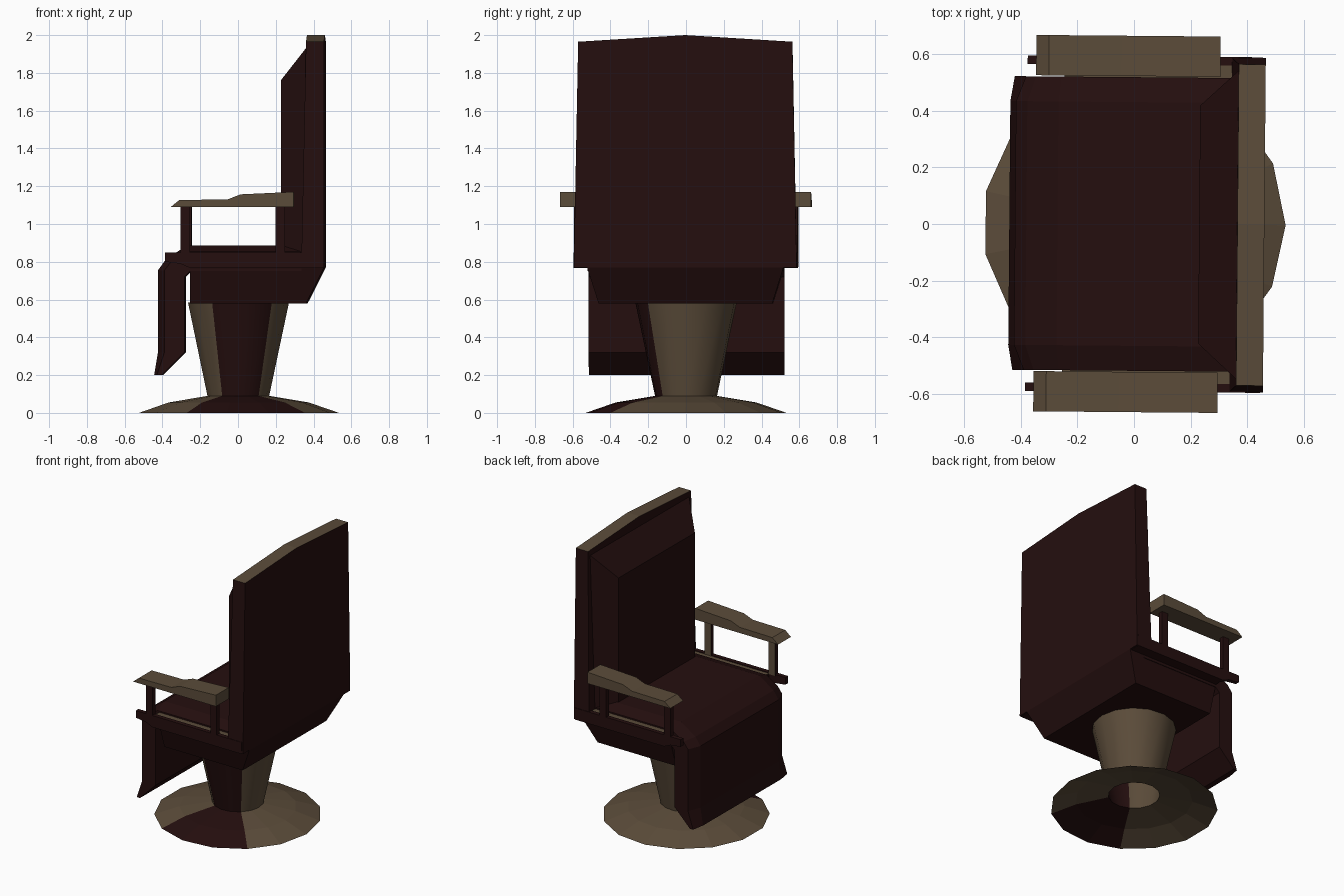
import bpy, bmesh, math
from mathutils import Matrix

if "Cube" in bpy.data.objects:
    bpy.data.objects.remove(bpy.data.objects["Cube"])


def material(name, rgb):
    m = bpy.data.materials.new(name)
    m.diffuse_color = (*rgb, 1)
    m.use_nodes = True
    m.node_tree.nodes["Principled BSDF"].inputs["Base Color"].default_value = m.diffuse_color
    return m


MAROON = material("dark maroon leather", (0.018, 0.0045, 0.0045))
TAN = material("tan brass", (0.105, 0.072, 0.042))
TURN = Matrix.Rotation(math.radians(-0.5), 4, 'Z')   # whole chair is turned very slightly


def finish(name, bm, rule, recalc=True):
    """rule(face) -> 0 maroon, 1 tan"""
    if recalc:
        bmesh.ops.recalc_face_normals(bm, faces=bm.faces)
    bm.normal_update()
    for f in bm.faces:
        f.material_index = rule(f)
    bmesh.ops.transform(bm, matrix=TURN, verts=bm.verts)
    me = bpy.data.meshes.new(name)
    bm.to_mesh(me)
    bm.free()
    me.materials.append(MAROON)
    me.materials.append(TAN)
    ob = bpy.data.objects.new(name, me)
    bpy.context.collection.objects.link(ob)
    return ob


def loft(name, sections, rule=lambda f: 0, caps=True, recalc=True):
    """Skin between closed sections that have equal point counts."""
    bm = bmesh.new()
    rings = [[bm.verts.new(p) for p in s] for s in sections]
    n = len(rings[0])
    for a, b in zip(rings, rings[1:]):
        for i in range(n):
            j = (i + 1) % n
            bm.faces.new((a[i], a[j], b[j], b[i]))
    if caps:
        bm.faces.new(rings[0])
        bm.faces.new(rings[-1])
    return finish(name, bm, rule, recalc)


def at_y(profile, y):
    return [(x, y, z) for x, z in profile]


def rect_z(x0, x1, y0, y1, z):
    return [(x0, y0, z), (x1, y0, z), (x1, y1, z), (x0, y1, z)]


def rect_x(x, hy, z0, z1):
    return [(x, -hy, z0), (x, hy, z0), (x, hy, z1), (x, -hy, z1)]


# pedestal: 15-sided, open below, with one maroon sector of three sides
def circle(r, z):
    return [(r * math.cos(i * math.tau / 15), r * math.sin(i * math.tau / 15), z) for i in range(15)]


def sector(f):
    c = f.calc_center_median()
    return 0 if 240 < math.degrees(math.atan2(c.y, c.x)) % 360 < 312 else 1


loft("base_disc", [circle(0.535, 0), circle(0.375, 0.055), circle(0.165, 0.09)],
     sector, caps=False, recalc=False)
column = loft("column", [circle(0.165, 0.09), circle(0.27, 0.585)], sector, caps=False, recalc=False)
column.data.polygons.foreach_set("use_smooth", [True] * len(column.data.polygons))

# seat underside and frame
loft("seat_underside", [rect_z(-0.25, 0.365, -0.46, 0.46, 0.58),
                        rect_z(-0.25, 0.46, -0.52, 0.52, 0.77)])
loft("seat_frame", [rect_z(-0.25, 0.45, -0.57, 0.57, 0.768),
                    rect_z(-0.25, 0.45, -0.57, 0.57, 0.845)],
     lambda f: int(f.normal.z > 0.5))

# seat cushion running down into the leg rest, with lowered side borders
middle = [(0.34, 0.885), (-0.27, 0.885), (-0.38, 0.81), (-0.42, 0.755), (-0.42, 0.32), (-0.44, 0.2),
          (-0.40, 0.2), (-0.28, 0.32), (-0.28, 0.72), (-0.25, 0.75), (0.34, 0.75)]
border = [(0.34, 0.855), (-0.26, 0.855), (-0.35, 0.80), (-0.385, 0.755), (-0.385, 0.32), (-0.425, 0.2)] + middle[6:]
loft("seat_and_leg_rest", [at_y(border, -0.518), at_y(middle, -0.43),
                           at_y(middle, 0.43), at_y(border, 0.518)])

# backrest shell with tan top edge
outline = [(-0.59, 0.77), (0.59, 0.77), (0.567, 1.965), (0, 2.0), (-0.567, 1.965)]
loft("backrest_shell", [[(0.34 if z < 1 else 0.365, y, z) for y, z in outline],
                        [(0.46, y, z) for y, z in outline]],
     lambda f: int(f.normal.z > 0.5))

# backrest cushion
loft("backrest_cushion", [rect_x(0.37, 0.55, 0.83, 1.935), rect_x(0.36, 0.54, 0.83, 1.925),
                          rect_x(0.23, 0.42, 0.85, 1.76)])

# both arms: side rail, posts and armrest
rail = [(-0.38, 0.80), (-0.30, 0.79), (-0.25, 0.768), (0.45, 0.768), (0.45, 0.85), (-0.38, 0.85)]
rest = [(-0.35, 1.09), (0.30, 1.09), (0.30, 1.17), (0.02, 1.157), (-0.05, 1.13), (-0.305, 1.127)]
for side, s in (("left", 1), ("right", -1)):
    loft(f"{side}_side_rail", [at_y(rail, s * 0.562), at_y(rail, s * 0.592)])
    for place, x in (("front", -0.30), ("rear", 0.205)):
        y0, y1 = sorted((s * 0.56, s * 0.592))
        loft(f"{side}_{place}_arm_post", [rect_z(x, x + 0.05, y0, y1, z) for z in (0.84, 1.1)],
             lambda f: int(s < 0 and f.normal.y > 0.5))
    loft(f"{side}_armrest", [at_y(rest, s * 0.522), at_y(rest, s * 0.664)], lambda f: 1)
